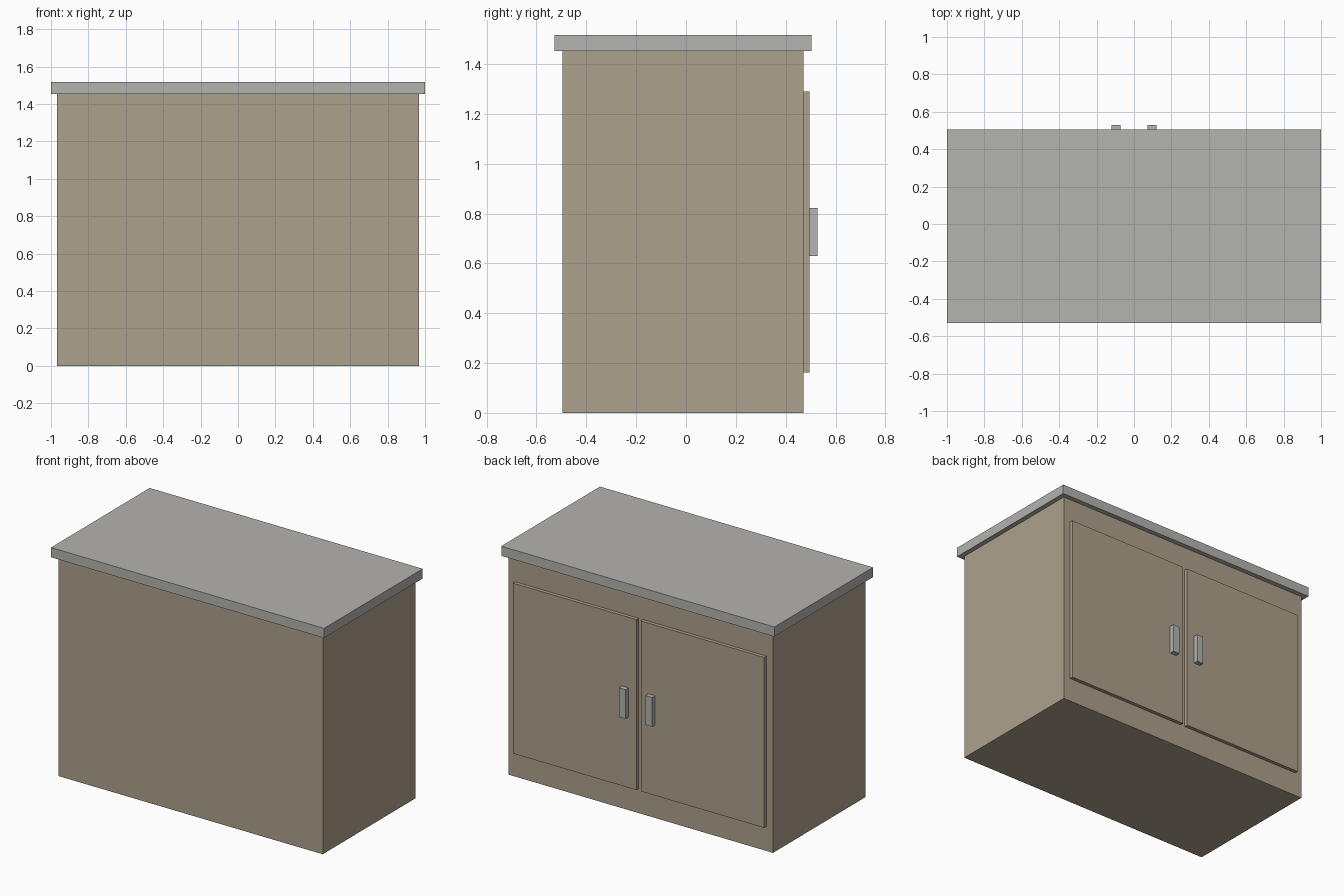
import bpy

if "Cube" in bpy.data.objects:
    bpy.data.objects.remove(bpy.data.objects["Cube"])


def material(name, rgb):
    m = bpy.data.materials.new(name)
    m.diffuse_color = (*rgb, 1.0)
    m.use_nodes = True
    m.node_tree.nodes["Principled BSDF"].inputs["Base Color"].default_value = m.diffuse_color
    return m


wood = material("beige_wood", (0.423, 0.356, 0.262))
grey = material("light_grey", (0.456, 0.451, 0.429))


def box(name, low, high, mat):
    """Box spanning two opposite corners."""
    centre = [(a + b) / 2 for a, b in zip(low, high)]
    bpy.ops.mesh.primitive_cube_add(size=1, location=centre)
    ob = bpy.context.object
    ob.name = name
    ob.scale = [b - a for a, b in zip(low, high)]
    bpy.ops.object.transform_apply(location=False, rotation=False, scale=True)
    ob.data.materials.append(mat)
    return ob


# Depth and height levels shared by the parts
body_back, door_face, handle_face = 0.472, 0.496, 0.528
body_top = 1.452

# Cabinet carcass and overhanging worktop
box("cabinet_body", (-0.968, -0.496, 0), (0.968, body_back, body_top), wood)
box("worktop", (-1, -0.528, body_top), (1, 0.504, 1.516), grey)

# Pair of doors with upright handles beside the central gap
for side, s in (("left", 1), ("right", -1)):
    x0, x1 = sorted((s * 0.016, s * 0.919))
    box(side + "_door", (x0, body_back, 0.162), (x1, door_face, 1.29), wood)
    x0, x1 = sorted((s * 0.073, s * 0.121))
    box(side + "_handle", (x0, door_face, 0.63), (x1, handle_face, 0.823), grey)
